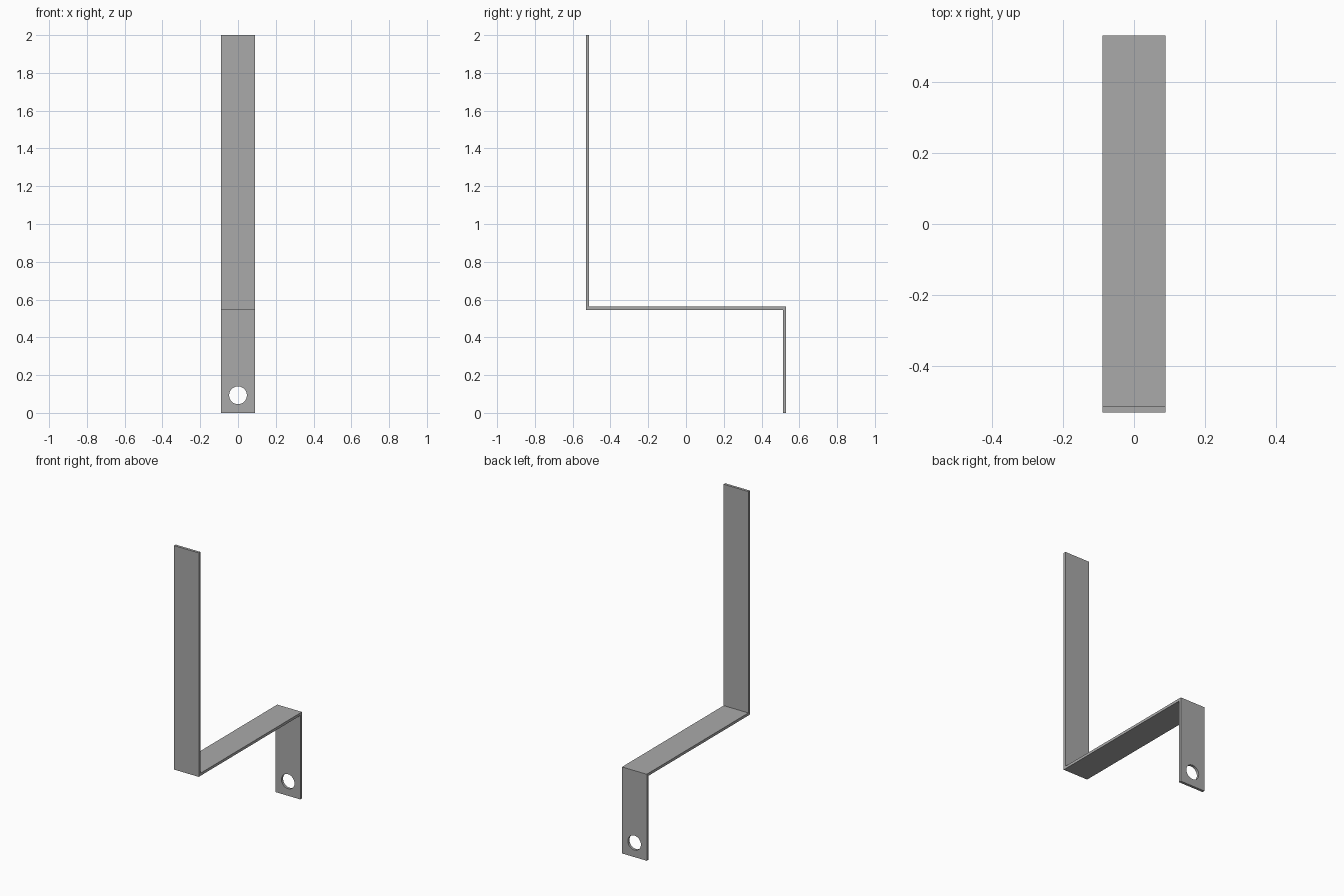
import bpy
import bmesh
from math import radians
from mathutils import Matrix

cube = bpy.data.objects.get("Cube")
if cube:
    bpy.data.objects.remove(cube, do_unlink=True)

HALF_WIDTH = 0.089
HALF_DEPTH = 0.53
THICK = 0.017
HEIGHT = 2.0
SHELF = 0.545          # underside of the horizontal run
HOLE_Z, HOLE_R = 0.093, 0.047

# Plain grey metal
grey = bpy.data.materials.new("grey_metal")
grey.use_nodes = True
color = (0.4, 0.4, 0.4, 1.0)
grey.diffuse_color = color
grey.node_tree.nodes["Principled BSDF"].inputs["Base Color"].default_value = color


def make_object(name, bm):
    bmesh.ops.recalc_face_normals(bm, faces=bm.faces[:])
    mesh = bpy.data.meshes.new(name)
    bm.to_mesh(mesh)
    bm.free()
    mesh.materials.append(grey)
    obj = bpy.data.objects.new(name, mesh)
    bpy.context.collection.objects.link(obj)
    return obj


# Bent strip: side profile (y, z) extruded across the width
d, t = HALF_DEPTH, THICK
profile = [(-d, HEIGHT), (-d, SHELF), (d - t, SHELF), (d - t, 0),
           (d, 0), (d, SHELF + t), (t - d, SHELF + t), (t - d, HEIGHT)]
bm = bmesh.new()
side = bm.faces.new([bm.verts.new((-HALF_WIDTH, y, z)) for y, z in profile])
swept = bmesh.ops.extrude_face_region(bm, geom=[side])["geom"]
bmesh.ops.translate(bm, vec=(2 * HALF_WIDTH, 0, 0),
                    verts=[v for v in swept if isinstance(v, bmesh.types.BMVert)])
bracket = make_object("bent_strip_bracket", bm)

# Round mounting hole through the lower tab
bm = bmesh.new()
bmesh.ops.create_cone(bm, cap_ends=True, segments=48, radius1=HOLE_R, radius2=HOLE_R,
                      depth=0.2, matrix=Matrix.Translation((0, d, HOLE_Z))
                      @ Matrix.Rotation(radians(90), 4, 'X'))
cutter = make_object("hole_cutter", bm)
cutter.hide_render = True
cutter.hide_viewport = True

cut = bracket.modifiers.new("mounting_hole", 'BOOLEAN')
cut.operation = 'DIFFERENCE'
cut.solver = 'EXACT'
cut.object = cutter

# Smooth the hole wall, keep the folds sharp
bpy.ops.object.select_all(action='DESELECT')
bracket.select_set(True)
bpy.context.view_layer.objects.active = bracket
bpy.ops.object.modifier_apply(modifier=cut.name)
bpy.data.objects.remove(cutter, do_unlink=True)
bpy.ops.object.shade_smooth_by_angle(angle=radians(30))
